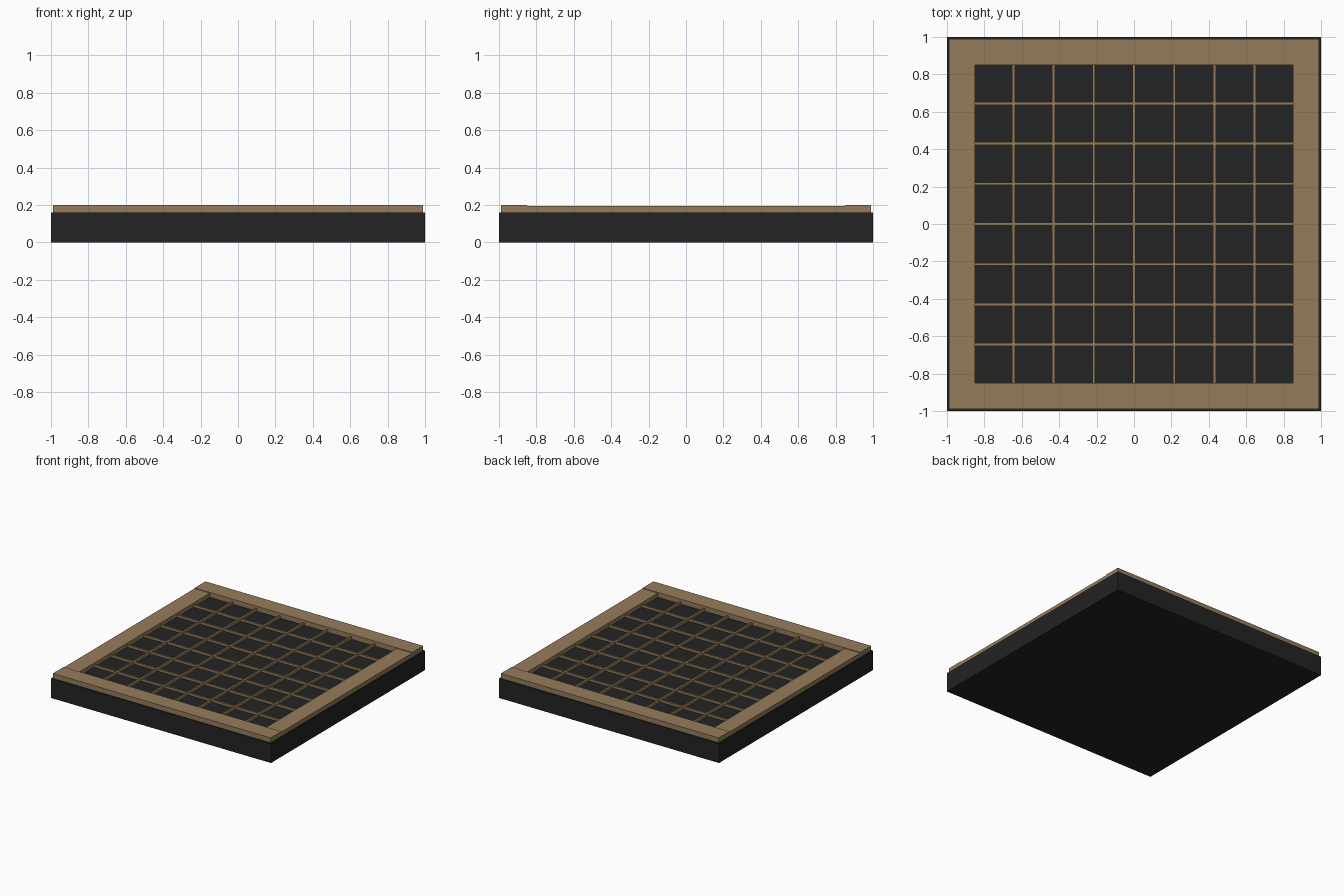
import bpy

if "Cube" in bpy.data.objects:
    bpy.data.objects.remove(bpy.data.objects["Cube"])


def make_material(name, rgb):
    m = bpy.data.materials.new(name)
    m.diffuse_color = (*rgb, 1.0)
    m.use_nodes = True
    m.node_tree.nodes["Principled BSDF"].inputs["Base Color"].default_value = m.diffuse_color
    return m


dark = make_material("charcoal", (0.017, 0.017, 0.017))
tan = make_material("tan_wood", (0.30, 0.205, 0.105))


def box(name, lo, hi, mat):
    """Axis-aligned box between two corners."""
    bpy.ops.mesh.primitive_cube_add(size=1)
    ob = bpy.context.object
    ob.name = name
    for v in ob.data.vertices:
        v.co = [(a + b) / 2 + c * (b - a) for a, b, c in zip(lo, hi, v.co)]
    ob.data.materials.append(mat)
    return ob


BASE = 0.16     # top of the dark slab
OUT = 0.99      # outer edge of the frame
INN = 0.85      # inner edge of the frame

# Dark slab
box("base_slab", (-1, -1, 0), (1, 1, BASE), dark)

# Frame: full-width front and back rails, slightly lower side rails
box("front_rail", (-OUT, -OUT, BASE), (OUT, -INN, 0.20), tan)
box("back_rail", (-OUT, INN, BASE), (OUT, OUT, 0.20), tan)
box("left_rail", (-OUT, -INN, BASE), (-INN, INN, 0.195), tan)
box("right_rail", (INN, -INN, BASE), (OUT, INN, 0.195), tan)

# Thin raised bars dividing the field into 8 x 8 squares
HALF = 0.0075
for i in range(-3, 4):
    p = i * 0.215
    box(f"long_bar_{i + 4}", (p - HALF, -INN, BASE), (p + HALF, INN, 0.18), tan)
    box(f"cross_bar_{i + 4}", (-INN, p - HALF, BASE), (INN, p + HALF, 0.179), tan)
